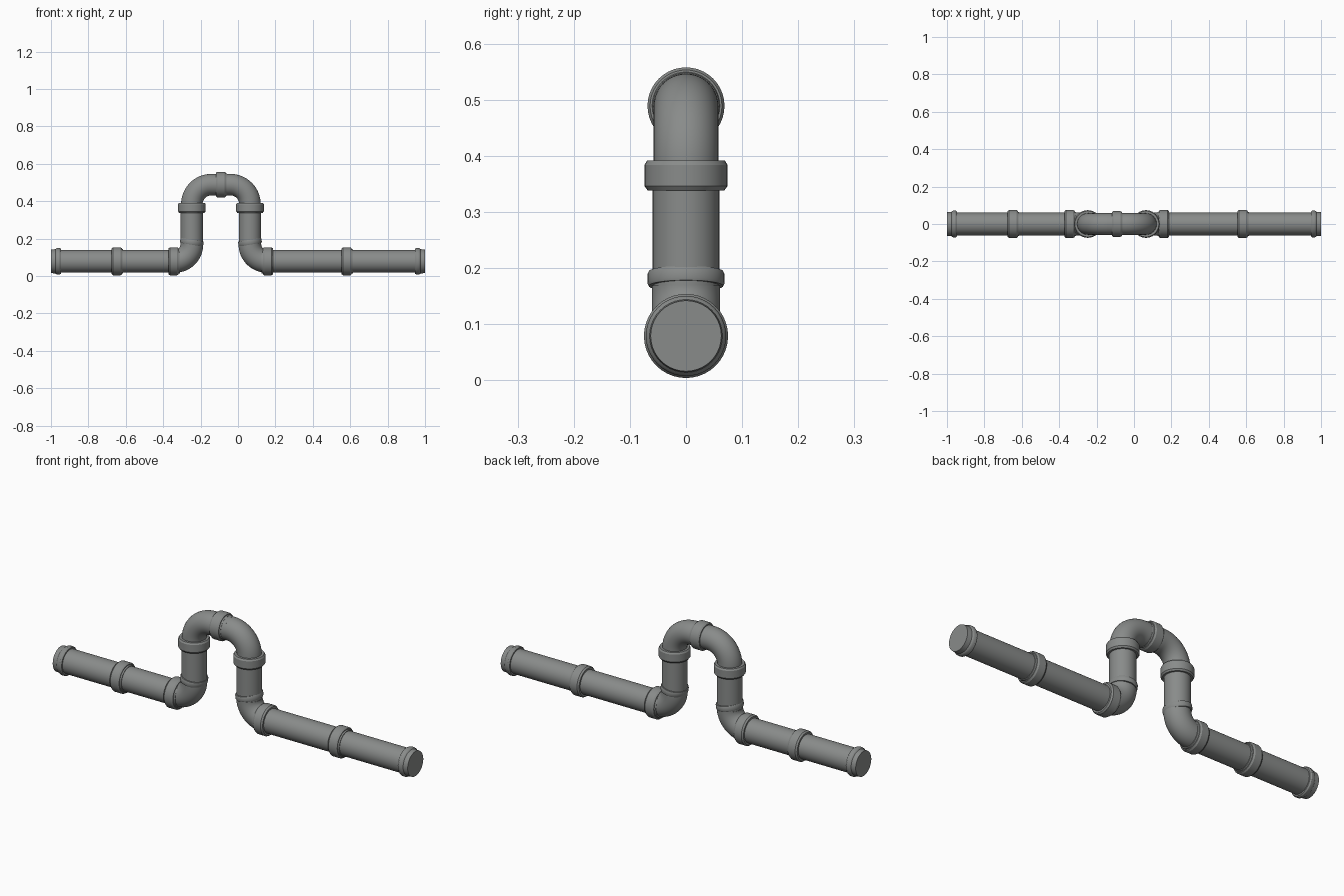
import bpy, bmesh, math
from mathutils import Vector, Matrix

if "Cube" in bpy.data.objects:
    bpy.data.objects.remove(bpy.data.objects["Cube"])

SIDES = 40
Z0, Z1 = 0.079, 0.489           # axis heights of low and high runs
XL, XR = -0.247, 0.064          # axes of the two risers
XM = (XL + XR) / 2

grey = bpy.data.materials.new("pipe_grey")
grey.diffuse_color = (0.25, 0.26, 0.255, 1)
grey.use_nodes = True
grey.node_tree.nodes["Principled BSDF"].inputs["Base Color"].default_value = grey.diffuse_color


def sweep(name, stations):
    """Skin rings given as (centre, tangent, in-plane radius, y radius); cap both ends."""
    bm = bmesh.new()
    rings = []
    for c, t, r, ry in stations:
        c, t = Vector(c), Vector(t).normalized()
        side = Vector((0, 1, 0))
        up = t.cross(side)
        rings.append([bm.verts.new(c + side * ry * math.cos(a) + up * r * math.sin(a))
                      for a in (2 * math.pi * i / SIDES for i in range(SIDES))])
    for a, b in zip(rings, rings[1:]):
        for i in range(SIDES):
            j = (i + 1) % SIDES
            bm.faces.new((a[i], a[j], b[j], b[i]))
    bm.faces.new(rings[0])
    bm.faces.new(rings[-1])
    bmesh.ops.recalc_face_normals(bm, faces=bm.faces)
    me = bpy.data.meshes.new(name)
    bm.to_mesh(me)
    bm.free()
    me.materials.append(grey)
    ob = bpy.data.objects.new(name, me)
    bpy.context.collection.objects.link(ob)
    bpy.context.view_layer.objects.active = ob
    ob.select_set(True)
    bpy.ops.object.shade_smooth_by_angle(angle=math.radians(28))
    ob.select_set(False)
    return ob


def lathe(name, pos, axis, profile, y_scale=1.0):
    axis = Vector(axis).normalized()
    return sweep(name, [(Vector(pos) + axis * d, axis, r, r * y_scale) for d, r in profile])


def pipe(name, a, b, r):
    a, b = Vector(a), Vector(b)
    lathe(name, a, b - a, [(0, r), ((b - a).length, r)])


def elbow(name, corner, d_in, d_out, bend, r):
    """Quarter bend around a corner, entering along d_in and leaving along d_out."""
    d_in, d_out = Vector(d_in), Vector(d_out)
    centre = Vector(corner) - d_in * bend + d_out * bend
    st = []
    for k in range(17):
        a = math.pi / 2 * k / 16
        st.append((centre + (d_in * math.sin(a) - d_out * math.cos(a)) * bend,
                   d_in * math.cos(a) + d_out * math.sin(a), r, r))
    sweep(name, st)


# chamfered coupling with a narrow step on one side
COUPLING = [(-.027, .056), (-.027, .069), (-.019, .075), (.019, .075),
            (.027, .070), (.027, .066), (.034, .064), (.034, .056)]
SMALL = [(d, r * .915) for d, r in COUPLING]
LIP = [(0, .063), (.024, .065), (.028, .069), (.034, .0715),
       (.046, .0715), (.053, .067), (.053, .056)]
RING = [(-.013, .056), (-.013, .061), (-.008, .063), (.008, .063), (.013, .061), (.013, .056)]

for side, s, xv, x_mid, x_joint in (("left", 1, XL, -.648, -.345), ("right", -1, XR, .581, .160)):
    # horizontal run with end lip and couplings
    pipe(side + "_run", (-s * .997, 0, Z0), (xv - s * .088, 0, Z0), .0605)
    lathe(side + "_end_lip", (-s, 0, Z0), (s, 0, 0), LIP)
    lathe(side + "_run_coupling", (x_mid, 0, Z0), (1, 0, 0), COUPLING)
    lathe(side + "_elbow_coupling", (x_joint, 0, Z0), (s, 0, 0), COUPLING)
    # riser between the lower and upper elbows
    elbow(side + "_lower_elbow", (xv, 0, Z0), (s, 0, 0), (0, 0, 1), .09, .061)
    pipe(side + "_riser", (xv, 0, Z0 + .088), (xv, 0, .385), .0595)
    lathe(side + "_riser_ring", (xv, 0, .181), (s * .17, 0, 1), RING, 1.09)
    lathe(side + "_riser_coupling", (xv, 0, .365), (0, 0, 1), [(d, r * .985) for d, r in COUPLING[:6]] + [(.027, .056)])
    # upper elbow and short bridge to the middle
    elbow(side + "_upper_elbow", (xv, 0, Z1), (0, 0, 1), (s, 0, 0), .105, .0575)
    pipe(side + "_bridge", (xv + s * .103, 0, Z1), (XM, 0, Z1), .0575)

# coupling at the top of the loop
lathe("top_coupling", (XM, 0, Z1), (1, 0, 0), SMALL)
